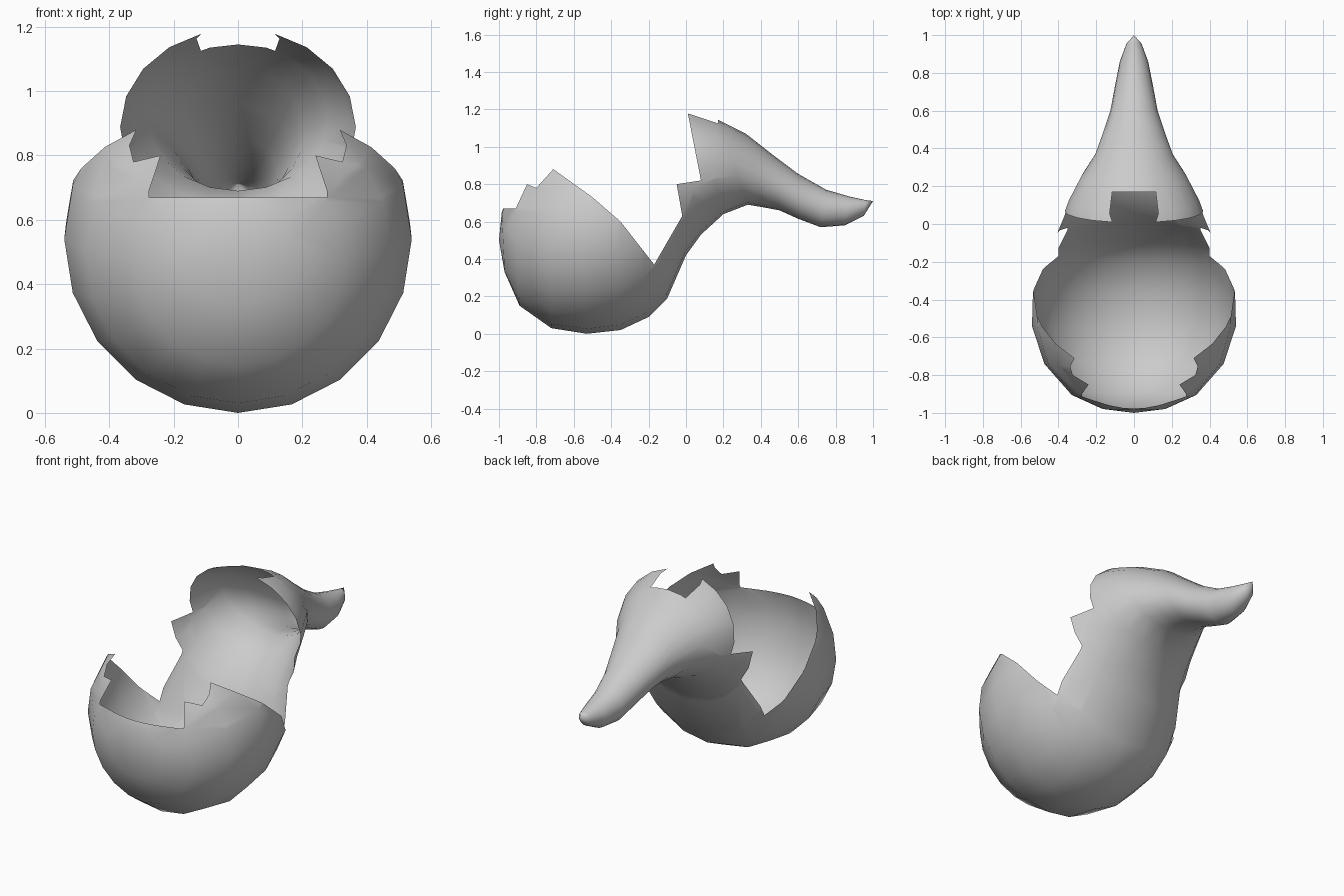
import bpy, bmesh
from math import sin, cos, pi
from mathutils import Vector

if "Cube" in bpy.data.objects:
    bpy.data.objects.remove(bpy.data.objects["Cube"])

SIDES = 20

# Cross-sections along the body: bottom (y, z), top (y, z), half width
RINGS = [
    ((-.97, .33), (-.985, .65), .17), ((-.89, .15), (-.92, .82), .33),
    ((-.72, .03), (-.76, .98), .475), ((-.53, .0), (-.55, 1.08), .54),
    ((-.35, .02), (-.38, 1.15), .535), ((-.20, .09), (-.28, 1.18), .505),
    ((-.10, .19), (-.22, 1.19), .47), ((.0, .42), (-.13, 1.20), .415),
    ((.08, .53), (-.05, 1.205), .385), ((.20, .64), (.05, 1.185), .345),
    ((.33, .69), (.17, 1.145), .28), ((.42, .675), (.32, 1.07), .205),
    ((.50, .66), (.46, .96), .165), ((.60, .615), (.60, .855), .125),
    ((.72, .57), (.75, .77), .10), ((.85, .58), (.87, .735), .075),
    ((.95, .63), (.96, .715), .04),
]
# Jagged opening as seen from the side (y, z)
OPENING = [
    (.17, 1.4), (.17, 1.125), (.01, 1.178), (.08, .82), (-.05, .80),
    (-.02, .63), (-.17, .37), (-.35, .60), (-.50, .73), (-.71, .88),
    (-.80, .78), (-.85, .80), (-.91, .67), (-1.2, .67), (-1.2, 1.4),
]
EDGES = list(zip(OPENING, OPENING[1:] + OPENING[:1]))


def inside(y, z):
    hit = False
    for (y0, z0), (y1, z1) in EDGES:
        if (z0 > z) != (z1 > z) and y < (y1 - y0) * (z - z0) / (z1 - z0) + y0:
            hit = not hit
    return hit


def overlaps(face, a, b):
    for axis, p, q in ((1, a[0], b[0]), (2, a[1], b[1])):
        vals = [v.co[axis] for v in face.verts]
        if max(vals) < min(p, q) - .001 or min(vals) > max(p, q) + .001:
            return False
    return True


# Closed lofted body with a rounded front and a pointed tail
bm = bmesh.new()
loops = []
for (by, bz), (ty, tz), w in RINGS:
    loop = []
    for i in range(SIDES):
        a = 2 * pi * i / SIDES
        t = (1 - cos(a)) / 2
        loop.append(bm.verts.new((w * sin(a), by + (ty - by) * t, bz + (tz - bz) * t)))
    loops.append(loop)
front = bm.verts.new((0, -1, .5))
tip = bm.verts.new((0, 1, .71))
for i in range(SIDES):
    j = (i + 1) % SIDES
    for a, b in zip(loops, loops[1:]):
        bm.faces.new((a[i], a[j], b[j], b[i]))
    bm.faces.new((front, loops[0][j], loops[0][i]))
    bm.faces.new((tip, loops[-1][i], loops[-1][j]))

# Slice along each edge of the opening, then remove what lies inside it
for a, b in EDGES:
    faces = [f for f in bm.faces if overlaps(f, a, b)]
    if not faces:
        continue
    geom = set(faces)
    for f in faces:
        geom.update(f.edges)
        geom.update(f.verts)
    bmesh.ops.bisect_plane(bm, geom=list(geom), dist=1e-5, plane_co=(0, a[0], a[1]),
                           plane_no=Vector((0, -(b[1] - a[1]), b[0] - a[0])).normalized())
doomed = []
for f in bm.faces:
    c = f.calc_center_median()
    if inside(c.y, c.z):
        doomed.append(f)
bmesh.ops.delete(bm, geom=doomed, context='FACES')
bmesh.ops.recalc_face_normals(bm, faces=bm.faces[:])
# Recalculation of an open shell can flip; the lowest face must point down
low = min(bm.faces, key=lambda f: f.calc_center_median().z)
low.normal_update()
if low.normal.z > 0:
    bmesh.ops.reverse_faces(bm, faces=bm.faces[:])
for f in bm.faces:
    f.smooth = True

mesh = bpy.data.meshes.new("broken_shell")
bm.to_mesh(mesh)
bm.free()
shell = bpy.data.objects.new("broken_shell", mesh)
bpy.context.collection.objects.link(shell)
